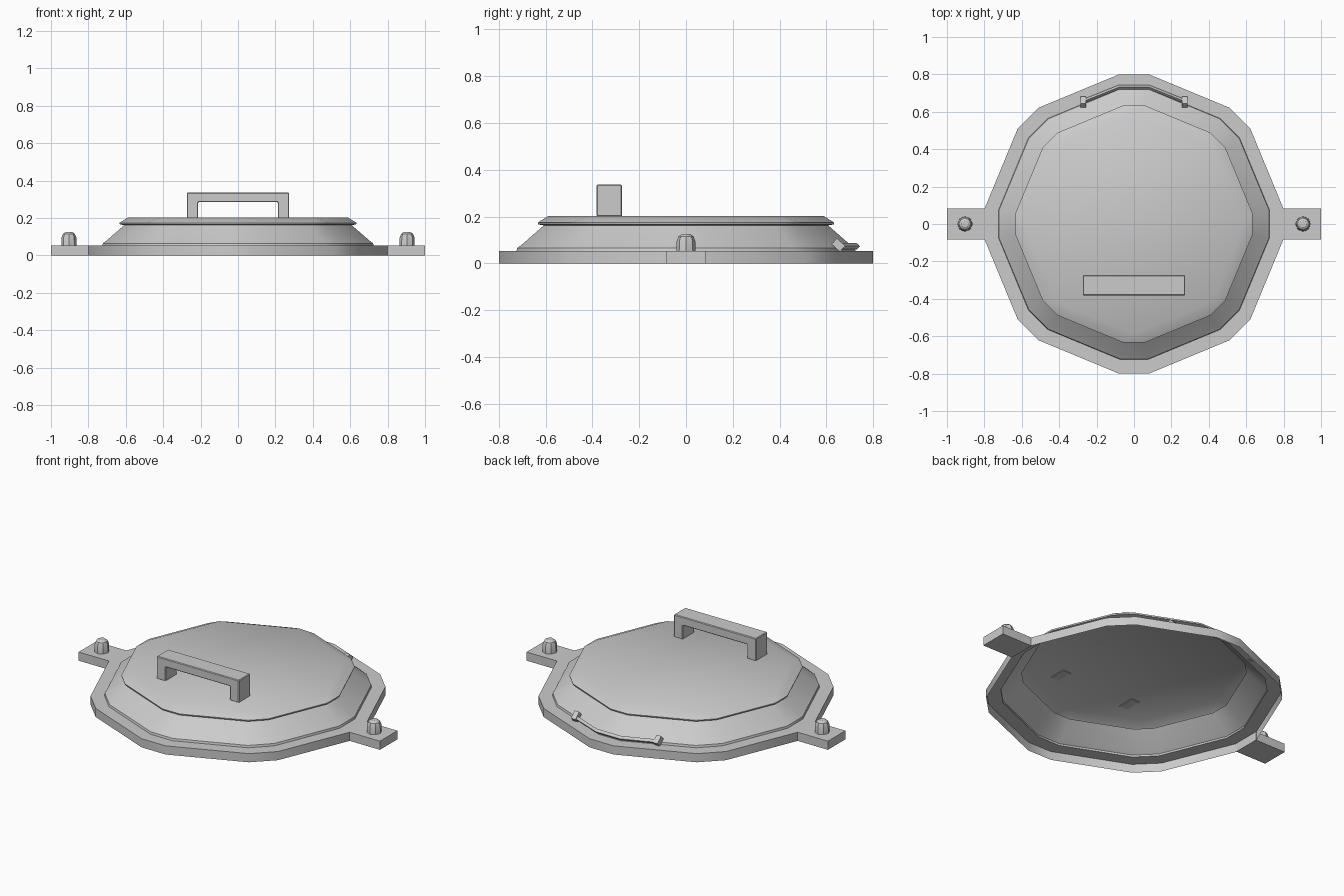
import bpy, bmesh, math
from mathutils import Matrix

if "Cube" in bpy.data.objects:
    bpy.data.objects.remove(bpy.data.objects["Cube"])


def make_object(name, bm, smooth=True):
    bmesh.ops.remove_doubles(bm, verts=bm.verts, dist=0.0005)
    bmesh.ops.recalc_face_normals(bm, faces=bm.faces)
    mesh = bpy.data.meshes.new(name)
    bm.to_mesh(mesh)
    bm.free()
    obj = bpy.data.objects.new(name, mesh)
    bpy.context.collection.objects.link(obj)
    if smooth:
        bpy.ops.object.select_all(action='DESELECT')
        obj.select_set(True)
        bpy.context.view_layer.objects.active = obj
        bpy.ops.object.shade_smooth_by_angle(angle=math.radians(30))
    return obj


def octagon_loop(bm, r, half, z):
    """Octagon with its eight corners cut off, each cut 2*half wide."""
    verts = []
    for k in range(8):
        a = k * math.pi / 4
        for s in (-half, half):
            verts.append(bm.verts.new((r * math.cos(a) - s * math.sin(a),
                                       r * math.sin(a) + s * math.cos(a), z)))
    return verts


def octagon_shell(name, profile, cap=False):
    bm = bmesh.new()
    loops = [octagon_loop(bm, *p) for p in profile]
    for a, b in zip(loops, loops[1:]):
        for i in range(16):
            j = (i + 1) % 16
            bm.faces.new((a[i], a[j], b[j], b[i]))
    if cap:
        bm.faces.new(loops[-1])
    return make_object(name, bm)


def box(name, center, size, tilt=0.0):
    bm = bmesh.new()
    m = (Matrix.Translation(center) @ Matrix.Rotation(tilt, 4, 'X')
         @ Matrix.Diagonal((*size, 1)))
    bmesh.ops.create_cube(bm, size=1, matrix=m)
    return make_object(name, bm, smooth=False)


# Thin base flange, open underneath
octagon_shell("flange", [(0.80, 0.08, 0), (0.80, 0.08, 0.052), (0.72, 0.072, 0.052)])

# Sloping hatch wall and lid with a small overhanging lip
octagon_shell("hatch_lid", [
    (0.725, 0.073, 0.052), (0.722, 0.073, 0.065), (0.702, 0.07, 0.08),
    (0.608, 0.055, 0.162), (0.632, 0.057, 0.166), (0.634, 0.057, 0.174),
    (0.588, 0.0, 0.203)], cap=True)

for side, label in ((-1, "left"), (1, "right")):
    # Mounting tab
    box("tab_" + label, (side * 0.898, 0, 0.026), (0.204, 0.165, 0.052))

    # Round-topped bolt
    bm = bmesh.new()
    prof = [(0.041, 0.05), (0.04, 0.095), (0.032, 0.115), (0.018, 0.125)]
    rings = [[bm.verts.new((side * 0.904 + r * math.cos(i * math.pi / 4),
                            r * math.sin(i * math.pi / 4), z)) for i in range(8)]
             for r, z in prof]
    for a, b in zip(rings, rings[1:]):
        for i in range(8):
            bm.faces.new((a[i], a[(i + 1) % 8], b[(i + 1) % 8], b[i]))
    bm.faces.new(rings[-1])
    make_object("bolt_" + label, bm)

    # Tilted hinge bracket at the back
    box("hinge_bracket_" + label, (side * 0.272, 0.652, 0.078),
        (0.03, 0.048, 0.034), math.radians(-42))

# Hinge bar following the back wall, four-sided section
bm = bmesh.new()
path = [(-0.272, 0.655), (-0.08, 0.732), (0.08, 0.732), (0.272, 0.655)]
section = [(0.012, 0), (0, 0.013), (-0.012, 0), (0, -0.013)]
rings = [[bm.verts.new((x, y + dy, 0.073 + dz)) for dy, dz in section] for x, y in path]
for a, b in zip(rings, rings[1:]):
    for i in range(4):
        bm.faces.new((a[i], a[(i + 1) % 4], b[(i + 1) % 4], b[i]))
bm.faces.new(rings[0])
bm.faces.new(rings[-1])
make_object("hinge_bar", bm, smooth=False)

# Grab handle: arch outline extruded front to back
bm = bmesh.new()
arch = [(-0.273, 0.2), (-0.273, 0.336), (0.273, 0.336), (0.273, 0.2),
        (0.213, 0.2), (0.213, 0.285), (-0.213, 0.285), (-0.213, 0.2)]
face = bm.faces.new([bm.verts.new((x, -0.382, z)) for x, z in arch])
ext = bmesh.ops.extrude_face_region(bm, geom=[face], use_keep_orig=True)
moved = [g for g in ext["geom"] if isinstance(g, bmesh.types.BMVert)]
bmesh.ops.translate(bm, verts=moved, vec=(0, 0.108, 0))
handle = make_object("handle", bm, smooth=False)
bevel = handle.modifiers.new("edge_bevel", 'BEVEL')
bevel.width = 0.004
bevel.segments = 1
